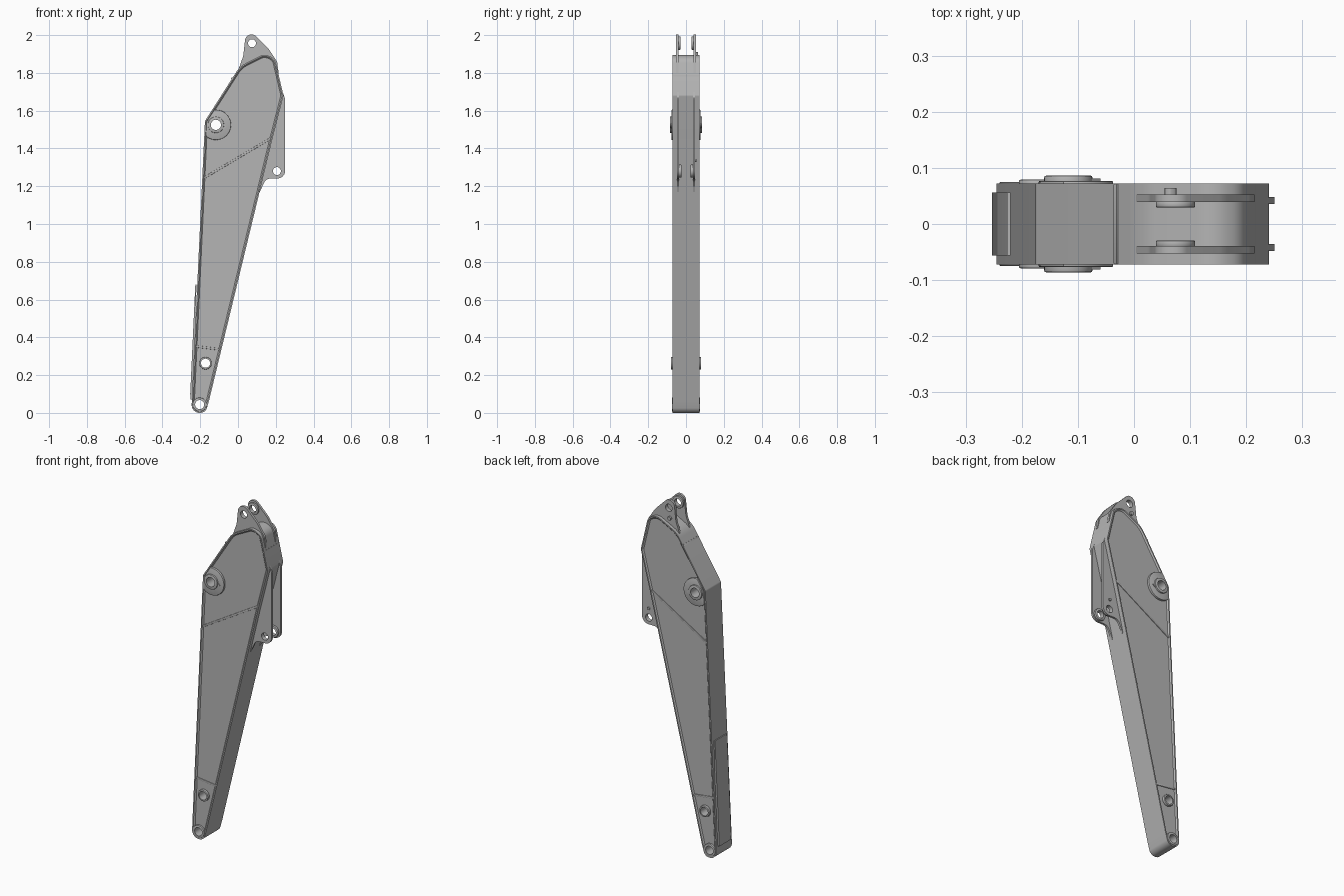
import bpy, bmesh, math
from mathutils import Vector

if "Cube" in bpy.data.objects:
    bpy.data.objects.remove(bpy.data.objects["Cube"], do_unlink=True)

GREY = (0.46, 0.46, 0.46, 1)
steel = bpy.data.materials.new("grey steel")
steel.use_nodes = True
steel.diffuse_color = GREY
steel.node_tree.nodes["Principled BSDF"].inputs["Base Color"].default_value = GREY

HALF = 0.072    # half width of the arm
SKIN = 0.065    # recessed side plate


def rounded(points, steps=8):
    """Outline from (x, z, radius) corners, each filleted."""
    out = []
    for i, (x, z, r) in enumerate(points):
        p = Vector((x, z))
        if r == 0:
            out.append(p)
            continue
        a = (Vector(points[i - 1][:2]) - p).normalized()
        b = (Vector(points[(i + 1) % len(points)][:2]) - p).normalized()
        half = a.angle(b) / 2
        centre = p + (a + b).normalized() * r / math.sin(half)
        start = p + a * r / math.tan(half) - centre
        end = p + b * r / math.tan(half) - centre
        sweep = start.angle_signed(end)
        for k in range(steps + 1):
            t = -sweep * k / steps
            c, s = math.cos(t), math.sin(t)
            out.append(centre + Vector((start.x * c - start.y * s, start.x * s + start.y * c)))
    return out


def circle(x, z, r, n=32):
    return [Vector((x + r * math.cos(math.tau * i / n), z + r * math.sin(math.tau * i / n)))
            for i in range(n)]


def prism(name, outline, y0, y1, lip=False, bevel=0):
    """Plate cut to an outline in the xz plane, from y0 to y1."""
    bm = bmesh.new()
    face = bm.faces.new([bm.verts.new((p[0], y0, p[1])) for p in outline])
    ext = bmesh.ops.extrude_face_region(bm, geom=[face])
    moved = [v for v in ext["geom"] if isinstance(v, bmesh.types.BMVert)]
    bmesh.ops.translate(bm, verts=moved, vec=(0, y1 - y0, 0))
    bmesh.ops.recalc_face_normals(bm, faces=bm.faces)
    if lip:  # plate edges stand proud, with a sloped weld down to the side plates
        for side in [f for f in bm.faces if abs(f.normal.y) > 0.9]:
            bmesh.ops.inset_region(bm, faces=[side], thickness=0.007, depth=0)
            bmesh.ops.inset_region(bm, faces=[side], thickness=0.007, depth=SKIN - HALF)
    if bevel:
        rims = [e for e in bm.edges if any(abs(f.normal.y) > 0.9 for f in e.link_faces)]
        bmesh.ops.bevel(bm, geom=rims, offset=bevel, segments=2, affect="EDGES", profile=0.5)
    mesh = bpy.data.meshes.new(name)
    bm.to_mesh(mesh)
    bm.free()
    mesh.materials.append(steel)
    obj = bpy.data.objects.new(name, mesh)
    bpy.context.collection.objects.link(obj)
    return obj


def drill(obj, *holes):
    """Cut round holes (x, z, radius) through a part."""
    bpy.context.view_layer.objects.active = obj
    for x, z, r in holes:
        cutter = prism("cutter", circle(x, z, r), -0.2, 0.2)
        cutter.hide_render = True
        mod = obj.modifiers.new("hole", "BOOLEAN")
        mod.operation, mod.solver, mod.object = "DIFFERENCE", "EXACT", cutter
        bpy.ops.object.modifier_apply(modifier=mod.name)
        bpy.data.objects.remove(cutter, do_unlink=True)
    return obj


def ring(name, x, z, r, hole, y0, y1, bevel=0.003):
    return drill(prism(name, circle(x, z, r), y0, y1, bevel=bevel), (x, z, hole))


def strip(name, p, q, width, y0, y1):
    """Weld bead between two points of the side."""
    p, q = Vector(p), Vector(q)
    n = (q - p).orthogonal().normalized() * width / 2
    return prism(name, [p - n, q - n, q + n, p + n], y0, y1, bevel=0.002)


# Pivots: x, z, hole radius
MAIN = (-0.117, 1.525, 0.027)
LINK = (-0.172, 0.263, 0.024)
TIP = (-0.203, 0.044, 0.024)
TOP_EAR = (0.074, 1.957, 0.021)
LOW_EAR = (0.206, 1.28, 0.021)

# Tapered box arm
arm = prism("arm_body", rounded([
    (-0.247, 0.0, 0.042), (-0.172, 0.0, 0.036), (-0.152, 0.07, 0), (0.182, 1.45, 0.05),
    (0.241, 1.68, 0.02), (0.195, 1.875, 0.05), (0.14, 1.902, 0.06), (0.01, 1.835, 0.12),
    (-0.175, 1.545, 0.02), (-0.243, 0.1, 0)]), -HALF, HALF, lip=True)
drill(arm, MAIN, LINK, TIP)

# Thin wear plate on the back edge near the tip
prism("wear_plate", [(-0.22, 0.68), (-0.226, 0.68), (-0.253, 0.1), (-0.25, 0.07), (-0.235, 0.07)],
      -0.056, 0.056)

# Step where the curved nose plate ends, and joint on the sloped plate
prism("nose_joint", [(0.21, 1.775), (0.218, 1.775), (0.216, 1.788), (0.208, 1.788)], -HALF, HALF)
strip("slope_joint", (-0.033, 1.767), (-0.028, 1.775), 0.008, -HALF, HALF)

for side, label in ((1, "left"), (-1, "right")):
    def span(a, b):
        return side * a, side * b

    # Main pivot: pad trimmed by the arm edge, then boss
    arc = [(MAIN[0] + 0.08 * math.cos(math.radians(a)), MAIN[1] + 0.08 * math.sin(math.radians(a)))
           for a in range(96, -130, -8)]
    pad = prism(label + "_main_pad", arc + [(-0.17, 1.47), (-0.167, 1.54)], *span(0.06, 0.077),
                bevel=0.003)
    drill(pad, MAIN)
    ring(label + "_main_boss", MAIN[0], MAIN[1], 0.043, MAIN[2], *span(0.06, 0.086))
    prism(label + "_main_lock", [(-0.08, 1.535), (-0.06, 1.515), (-0.08, 1.5)], *span(0.07, 0.081))

    # Link pivot and tip bosses
    ring(label + "_link_boss", LINK[0], LINK[1], 0.033, LINK[2], *span(0.06, 0.079))
    ring(label + "_tip_boss", TIP[0], TIP[1], 0.037, TIP[2], *span(0.06, 0.075))

    # Welded seams across the side plates
    strip(label + "_upper_seam", (-0.183, 1.242), (0.176, 1.455), 0.011, *span(0.06, 0.069))
    strip(label + "_lower_seam", (-0.225, 0.352), (-0.095, 0.336), 0.011, *span(0.06, 0.069))

    # Upper cylinder ear
    ear = prism(label + "_top_ear", rounded([
        (-0.015, 1.77, 0), (0.1, 1.75, 0), (0.215, 1.8, 0), (0.207, 1.86, 0.02),
        (0.16, 1.93, 0.12), (0.083, 2.006, 0.03), (0.04, 1.998, 0.032), (0.028, 1.89, 0.1)]),
        *span(0.039, 0.053))
    drill(ear, TOP_EAR)
    ring(label + "_top_ear_boss", TOP_EAR[0], TOP_EAR[1], 0.035, TOP_EAR[2], *span(0.029, 0.041))

    # Lower cylinder ear, running along the arm's underside
    ear = prism(label + "_low_ear", rounded([
        (0.2, 1.68, 0), (0.236, 1.7, 0), (0.25, 1.66, 0.02), (0.25, 1.241, 0.042),
        (0.148, 1.241, 0.04), (0.116, 1.17, 0), (0.09, 1.18, 0)]), *span(0.036, 0.048))
    drill(ear, LOW_EAR)
    ring(label + "_low_ear_boss", LOW_EAR[0], LOW_EAR[1], 0.034, LOW_EAR[2], *span(0.024, 0.038))

# Small grease fittings on the left ears
prism("top_fitting", circle(0.065, 1.9, 0.011, 12), 0.05, 0.064)
prism("low_fitting", circle(0.205, 1.335, 0.008, 12), 0.045, 0.056)

# Smooth round surfaces, keep plate edges crisp
bpy.ops.object.select_all(action="DESELECT")
for obj in bpy.context.collection.objects:
    if obj.type == "MESH" and steel.name in obj.data.materials:
        obj.select_set(True)
        bpy.context.view_layer.objects.active = obj
bpy.ops.object.shade_smooth_by_angle(angle=math.radians(30))
